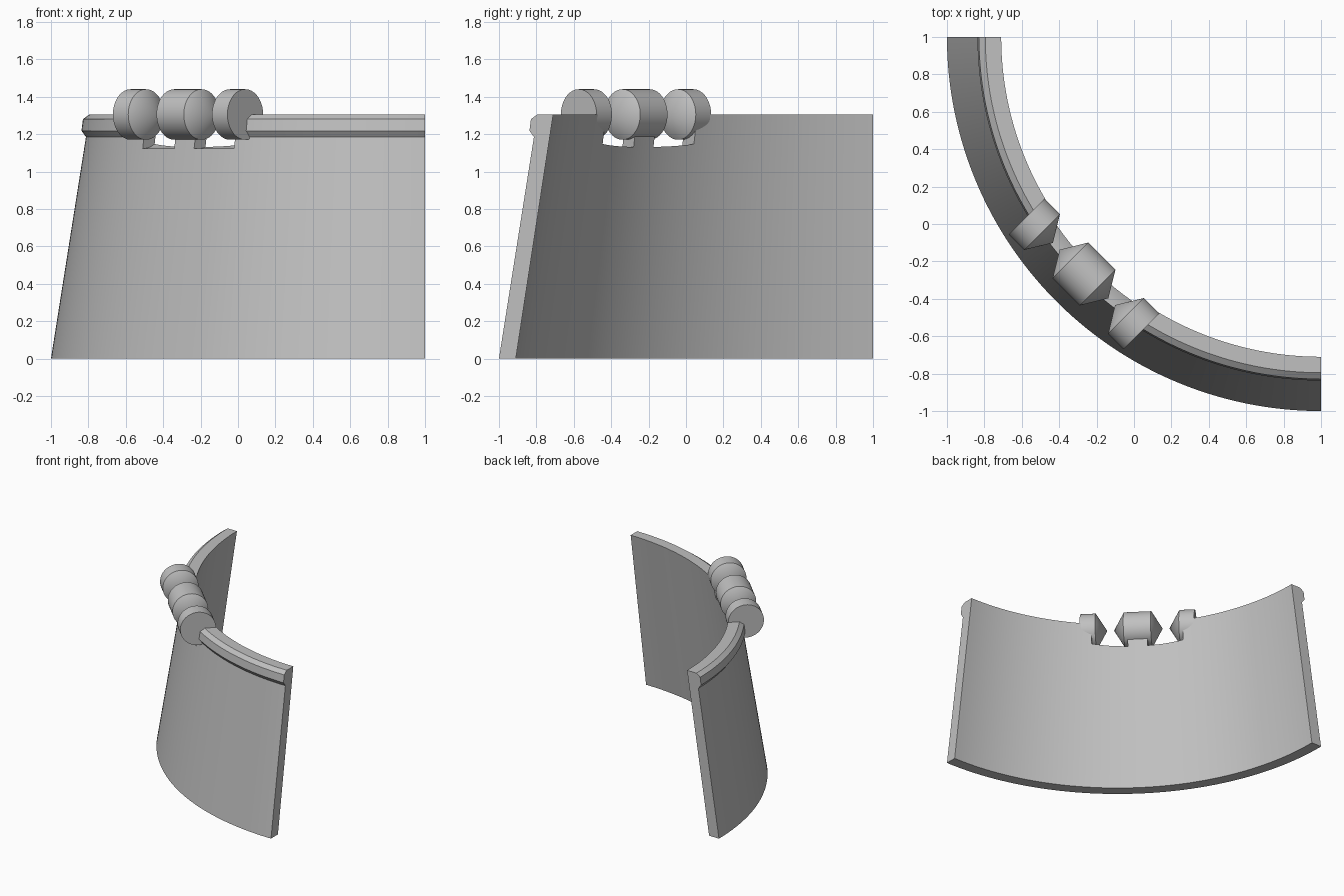
import bpy
import bmesh
import math
from mathutils import Vector

cube = bpy.data.objects.get("Cube")
if cube:
    bpy.data.objects.remove(cube, do_unlink=True)

grey = bpy.data.materials.new("plain_grey")
grey.use_nodes = True
colour = (0.53, 0.53, 0.53, 1)
grey.diffuse_color = colour
grey.node_tree.nodes["Principled BSDF"].inputs["Base Color"].default_value = colour

# Hinge axis runs horizontally across the middle of the curved wall
ALONG = Vector((1, -1, 0)).normalized()
ACROSS = Vector((1, 1, 0)).normalized()
UP = Vector((0, 0, 1))
HINGE = ACROSS * -0.378 + UP * 1.305


def finish(name, bm):
    bmesh.ops.remove_doubles(bm, verts=bm.verts, dist=1e-5)
    bmesh.ops.recalc_face_normals(bm, faces=bm.faces)
    mesh = bpy.data.meshes.new(name)
    bm.to_mesh(mesh)
    bm.free()
    mesh.materials.append(grey)
    obj = bpy.data.objects.new(name, mesh)
    bpy.context.collection.objects.link(obj)
    return obj


def activate(obj):
    bpy.ops.object.select_all(action='DESELECT')
    obj.select_set(True)
    bpy.context.view_layer.objects.active = obj


def smooth(obj):
    activate(obj)
    bpy.ops.object.shade_smooth_by_angle(angle=math.radians(20))


def lathe(name, profile, steps=64):
    """Revolve (distance along, radius) points about the hinge axis."""
    bm = bmesh.new()
    verts = [bm.verts.new(HINGE + ALONG * u + UP * r) for u, r in profile]
    edges = [bm.edges.new(pair) for pair in zip(verts, verts[1:])]
    bmesh.ops.spin(bm, geom=verts + edges, cent=HINGE, axis=ALONG,
                   angle=math.tau, steps=steps)
    return finish(name, bm)


# Curved, leaning wall with a lipped rim: (radius, height) swept a quarter turn
section = [(2, 0), (1.813, 1.185), (1.837, 1.218), (1.829, 1.28),
           (1.795, 1.305), (1.71, 1.305), (1.91, 0)]
STEPS = 80
bm = bmesh.new()
rings = []
for i in range(STEPS + 1):
    a = math.pi + math.pi / 2 * i / STEPS
    rings.append([bm.verts.new((1 + r * math.cos(a), 1 + r * math.sin(a), z))
                  for r, z in section])
for a, b in zip(rings, rings[1:]):
    for j in range(len(section)):
        k = (j + 1) % len(section)
        bm.faces.new((a[j], b[j], b[k], a[k]))
bm.faces.new(rings[0])
bm.faces.new(rings[-1])
wall = finish("curved_wall", bm)

# Rounded clearance notches either side of the middle tab
for side in (-1, 1):
    near, far = side * 0.075, side * 0.345
    cutter = lathe("notch_cutter", [(near, 0), (near, 0.183), (far, 0.183), (far, 0)])
    cutter.hide_render = True
    cut = wall.modifiers.new("notch", 'BOOLEAN')
    cut.operation = 'DIFFERENCE'
    cut.solver = 'EXACT'
    cut.object = cutter
    activate(wall)
    bpy.ops.object.modifier_apply(modifier=cut.name)
    bpy.data.objects.remove(cutter, do_unlink=True)
smooth(wall)

# Hinge barrels: pointed middle knuckle, end knuckles pointing inward
R = 0.135
smooth(lathe("middle_knuckle", [(-0.184, 0), (-0.103, R), (0.103, R), (0.184, 0)]))
for side, name in ((-1, "right_knuckle"), (1, "left_knuckle")):
    smooth(lathe(name, [(side * u, r) for u, r in
                        ((0.235, 0), (0.317, R), (0.433, R), (0.433, 0))]))
